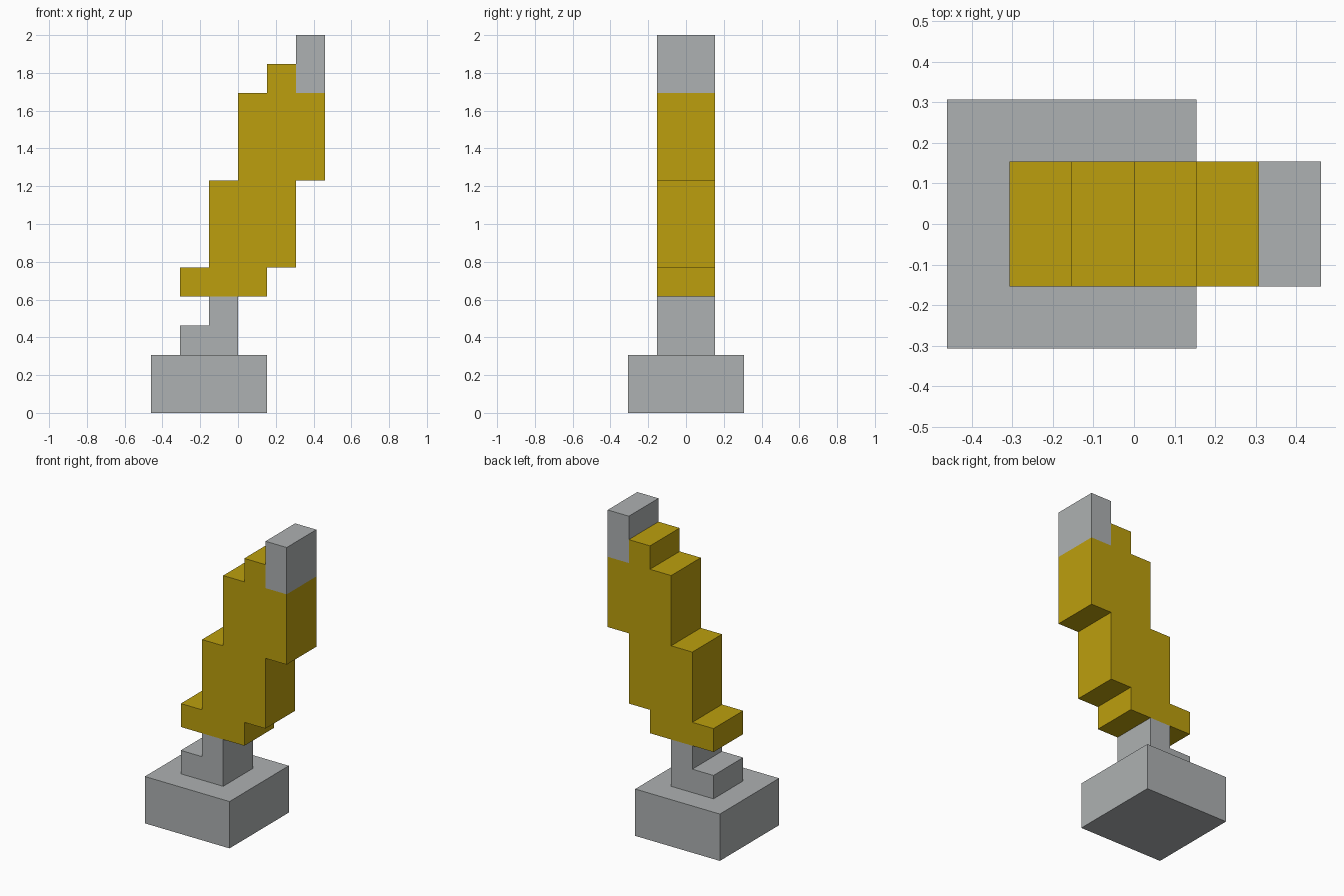
import bpy, bmesh

if "Cube" in bpy.data.objects:
    bpy.data.objects.remove(bpy.data.objects["Cube"])

U = 2 / 13  # one block unit


def material(name, rgb):
    m = bpy.data.materials.new(name)
    m.diffuse_color = (*rgb, 1)
    m.use_nodes = True
    m.node_tree.nodes["Principled BSDF"].inputs["Base Color"].default_value = m.diffuse_color
    return m


grey = material("grey", (0.42, 0.44, 0.445))
gold = material("gold", (0.503, 0.347, 0.004))


def extrude_profile(name, profile, half_depth, mat):
    """Extrude an (x, z) outline, in block units, along y."""
    bm = bmesh.new()
    face = bm.faces.new([bm.verts.new((x * U, -half_depth * U, z * U)) for x, z in profile])
    new = bmesh.ops.extrude_face_region(bm, geom=[face])["geom"]
    verts = [g for g in new if isinstance(g, bmesh.types.BMVert)]
    bmesh.ops.translate(bm, verts=verts, vec=(0, 2 * half_depth * U, 0))
    bmesh.ops.recalc_face_normals(bm, faces=bm.faces)
    mesh = bpy.data.meshes.new(name)
    bm.to_mesh(mesh)
    bm.free()
    mesh.materials.append(mat)
    obj = bpy.data.objects.new(name, mesh)
    bpy.context.collection.objects.link(obj)
    return obj


# Square base
extrude_profile("base", [(-3, 0), (1, 0), (1, 2), (-3, 2)], 2, grey)

# Stepped post
extrude_profile("post", [(-2, 2), (0, 2), (0, 4), (-1, 4), (-1, 3), (-2, 3)], 1, grey)

# Leaning stepped lever
extrude_profile("lever", [(-2, 4), (1, 4), (1, 5), (2, 5), (2, 8), (3, 8), (3, 11),
                          (2, 11), (2, 12), (1, 12), (1, 11), (0, 11), (0, 8),
                          (-1, 8), (-1, 5), (-2, 5)], 1, gold)

# Tip
extrude_profile("tip", [(2, 11), (3, 11), (3, 13), (2, 13)], 1, grey)
